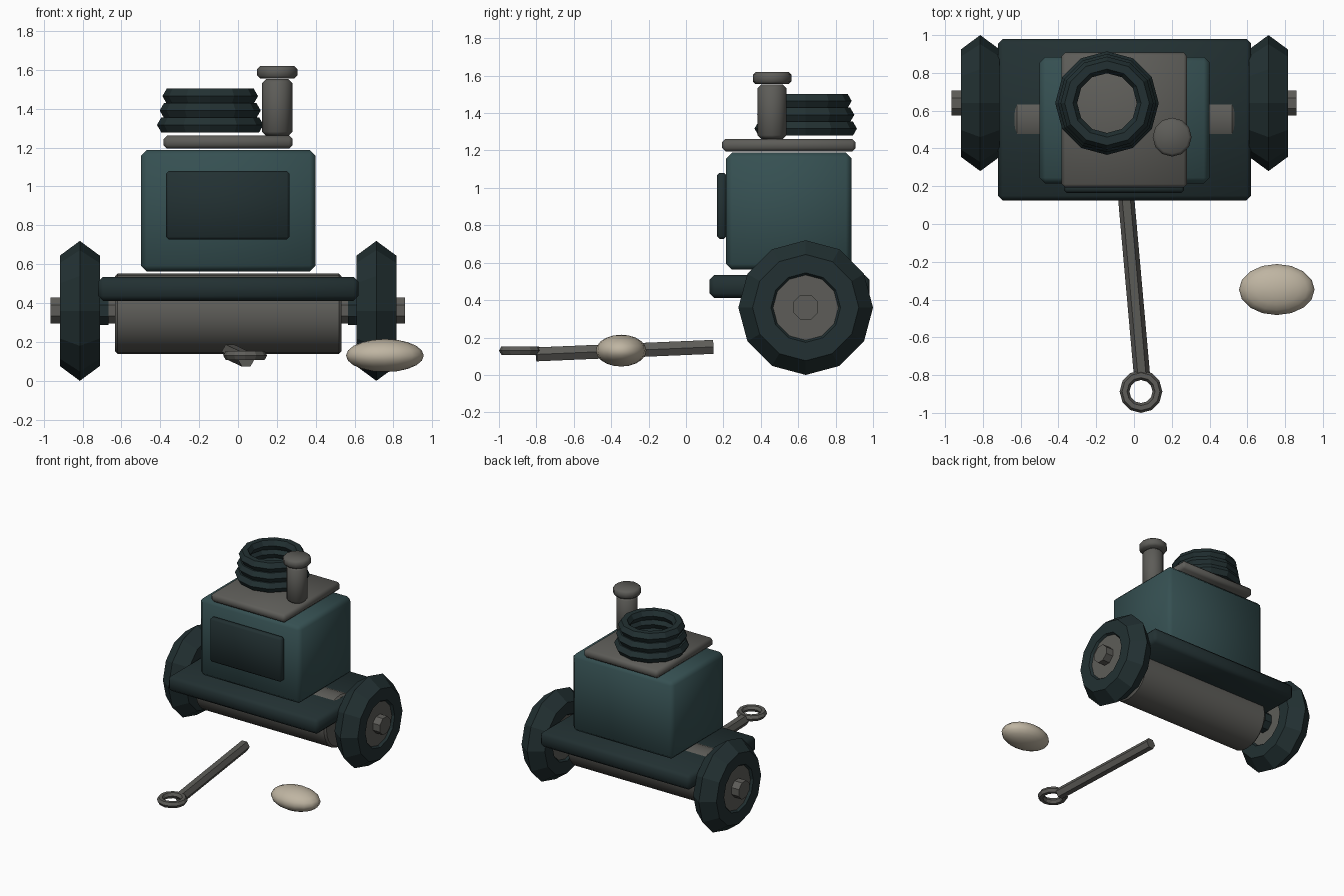
import bpy, bmesh, math
from mathutils import Vector, Matrix

if "Cube" in bpy.data.objects:
    bpy.data.objects.remove(bpy.data.objects["Cube"], do_unlink=True)


def material(name, rgb):
    m = bpy.data.materials.new(name)
    m.use_nodes = True
    m.diffuse_color = (*rgb, 1)
    m.node_tree.nodes["Principled BSDF"].inputs["Base Color"].default_value = (*rgb, 1)
    return m


TEAL = material("dark teal paint", (0.036, 0.080, 0.084))
DARK = material("blackened teal", (0.016, 0.030, 0.032))
METAL = material("grey metal", (0.110, 0.108, 0.098))
STONE = material("pale stone", (0.52, 0.46, 0.36))
ALONG_X = Matrix.Rotation(math.pi / 2, 4, 'Y')


def finish(name, bm, mat, angle=0):
    bmesh.ops.recalc_face_normals(bm, faces=bm.faces)
    mesh = bpy.data.meshes.new(name)
    bm.to_mesh(mesh)
    bm.free()
    mesh.materials.append(mat)
    ob = bpy.data.objects.new(name, mesh)
    bpy.context.collection.objects.link(ob)
    if angle:
        bpy.ops.object.select_all(action='DESELECT')
        ob.select_set(True)
        bpy.context.view_layer.objects.active = ob
        bpy.ops.object.shade_smooth_by_angle(angle=math.radians(angle))
    return ob


def box(name, xs, ys, zs, mat, bevel):
    """Chamfered block given by its extents."""
    bm = bmesh.new()
    bmesh.ops.create_cube(bm, size=1)
    for v in bm.verts:
        v.co = [(a + b) / 2 + c * (b - a) for (a, b), c in zip((xs, ys, zs), v.co)]
    bmesh.ops.bevel(bm, geom=bm.edges[:], offset=bevel, segments=1, affect='EDGES')
    return finish(name, bm, mat, 50)


def lathe(name, profile, sides, mat, matrix, closed=False, angle=0, turn=0):
    """Spin (radius, height) points round local z; open profiles get end caps."""
    bm = bmesh.new()
    rings = [[bm.verts.new(matrix @ Vector((r * math.cos(a), r * math.sin(a), h)))
              for a in (math.tau * (i + turn) / sides for i in range(sides))]
             for r, h in profile]
    pairs = list(zip(rings, rings[1:]))
    if closed:
        pairs.append((rings[-1], rings[0]))
    else:
        bm.faces.new(rings[0])
        bm.faces.new(rings[-1])
    for a, b in pairs:
        for i in range(sides):
            j = (i + 1) % sides
            bm.faces.new((a[i], a[j], b[j], b[i]))
    return finish(name, bm, mat, angle)


def rod(name, start, end, radius, sides, mat, chamfer=0, angle=0, turn=0):
    """Straight cylinder between two points, optionally chamfered."""
    start, end = Vector(start), Vector(end)
    axis = end - start
    n = axis.length
    profile = [(radius, 0), (radius, n)]
    if chamfer:
        profile = [(radius - chamfer, 0), (radius, chamfer),
                   (radius, n - chamfer), (radius - chamfer, n)]
    matrix = Matrix.Translation(start) @ axis.to_track_quat('Z', 'Y').to_matrix().to_4x4()
    return lathe(name, profile, sides, mat, matrix, False, angle, turn)


def ring(name, centre, major, minor, sides, mat):
    """Torus with a hexagonal section."""
    profile = [(major + minor * math.cos(k * math.pi / 3), minor * math.sin(k * math.pi / 3))
               for k in range(6)]
    return lathe(name, profile, sides, mat, Matrix.Translation(centre), True)


# Chassis and boiler drum
box("deck", (-0.72, 0.62), (0.125, 0.98), (0.412, 0.534), DARK, 0.025)
rod("drum", (-0.633, 0.555, 0.345), (0.533, 0.555, 0.345), 0.206, 24, METAL, 0.014, 40)

# Cabin with front panel and roof plate
box("cabin", (-0.5, 0.4), (0.215, 0.885), (0.563, 1.188), TEAL, 0.03)
box("front_panel", (-0.37, 0.265), (0.165, 0.217), (0.727, 1.08), DARK, 0.014)
box("roof_plate", (-0.383, 0.281), (0.193, 0.907), (1.195, 1.262), METAL, 0.018)

# Stacked rings of the hopper
for i, radius in enumerate((0.230, 0.216, 0.202)):
    ring(f"hopper_ring_{i + 1}", (-0.143, 0.64, 1.317 + 0.074 * i), radius, 0.044, 12, DARK)

# Chimney
rod("chimney", (0.202, 0.46, 1.262), (0.202, 0.46, 1.552), 0.078, 12, METAL, 0.02, 50)
rod("chimney_cap", (0.202, 0.46, 1.555), (0.202, 0.46, 1.62), 0.103, 12, METAL, 0.015, 50)

# Wheels, hubs and axle
rod("axle", (-0.965, 0.64, 0.362), (0.86, 0.64, 0.362), 0.072, 8, METAL, turn=0.5)
tyre = [(0.36, 0), (0.284, 0.103), (0.186, 0.103), (0.12, 0), (0.186, -0.103), (0.284, -0.103)]
for side, x, inward in (("right", -0.814, 1), ("left", 0.712, -1)):
    place = Matrix.Translation((x, 0.64, 0.36)) @ ALONG_X
    lathe(f"{side}_tyre", tyre, 12, DARK, place, closed=True)
    lathe(f"{side}_hub", [(0.18, -0.085), (0.18, 0.085)], 12, METAL, place)
    rod(f"{side}_collar", (x, 0.64, 0.36), (x + 0.147 * inward, 0.64, 0.36),
        0.078, 8, DARK, turn=0.5)

# Loose tow bar with its eye
rod("tow_bar", (-0.042, 0.144, 0.15), (0.042, -0.80, 0.11), 0.043, 6, METAL)
ring("tow_eye", (0.037, -0.887, 0.13), 0.087, 0.026, 12, METAL)

# Pebble
bm = bmesh.new()
bmesh.ops.create_uvsphere(bm, u_segments=16, v_segments=10, radius=1)
bmesh.ops.scale(bm, vec=(0.2, 0.135, 0.085), verts=bm.verts)
bmesh.ops.translate(bm, vec=(0.756, -0.347, 0.13), verts=bm.verts)
finish("pebble", bm, STONE, 60)
